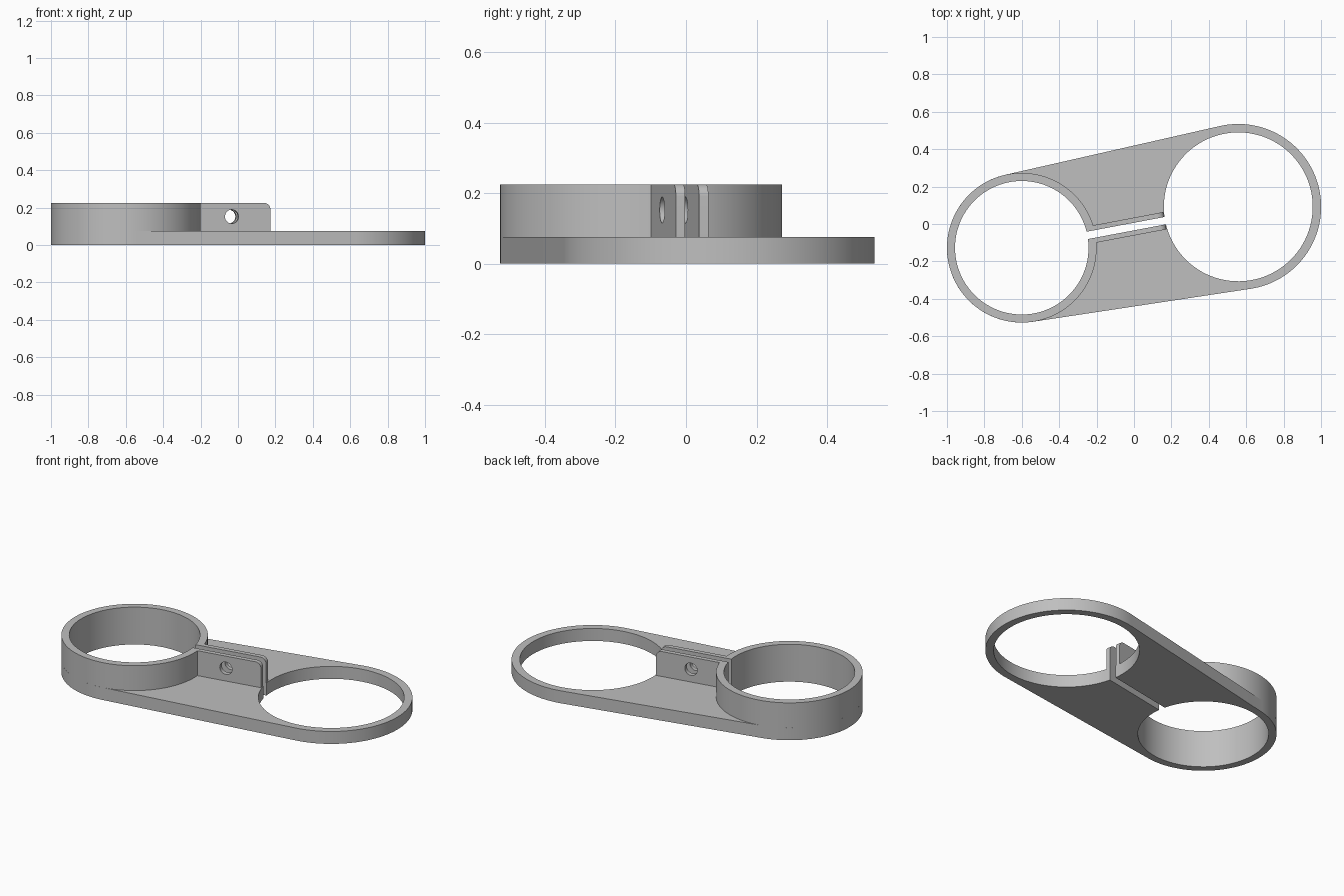
import bpy, bmesh, math
from mathutils import Matrix

cube = bpy.data.objects.get("Cube")
if cube:
    bpy.data.objects.remove(cube, do_unlink=True)

# Shared sizes, in a frame whose x axis joins the two ring centres
SPAN = 1.178
SMALL_OUT, SMALL_IN = 0.40, 0.357
BIG_OUT, BIG_IN = 0.443, 0.398
SLOT, EAR = 0.02, 0.047          # half widths of the slot and of the ear pair
PLATE_TOP, CLAMP_TOP = 0.075, 0.225
EAR_END = 0.778
PLACE = Matrix.Translation((-0.6, -0.127, 0)) @ Matrix.Rotation(math.radians(10.7), 4, "Z")

grey = bpy.data.materials.new("plain_grey")
grey.use_nodes = True
grey.diffuse_color = (0.52, 0.52, 0.52, 1)
grey.node_tree.nodes["Principled BSDF"].inputs["Base Color"].default_value = grey.diffuse_color


def arc(cx, radius, start, end, steps=96):
    return [(cx + radius * math.cos(start + (end - start) * i / steps),
             radius * math.sin(start + (end - start) * i / steps)) for i in range(steps + 1)]


def prism(name, outline, low, high, corner=0):
    """Extrude an outline upward; optionally round the top corners of its far end."""
    bm = bmesh.new()
    face = bm.faces.new([bm.verts.new((x, y, low)) for x, y in outline])
    top = bmesh.ops.extrude_face_region(bm, geom=[face])["geom"]
    bmesh.ops.translate(bm, vec=(0, 0, high - low),
                        verts=[v for v in top if isinstance(v, bmesh.types.BMVert)])
    bmesh.ops.recalc_face_normals(bm, faces=bm.faces)
    if corner:
        edges = [e for e in bm.edges
                 if all(v.co.x > EAR_END - 0.001 and v.co.z > high - 0.001 for v in e.verts)]
        bmesh.ops.bevel(bm, geom=edges, offset=corner, segments=8, profile=0.5, affect="EDGES")
    mesh = bpy.data.meshes.new(name)
    bm.to_mesh(mesh)
    bm.free()
    obj = bpy.data.objects.new(name, mesh)
    bpy.context.collection.objects.link(obj)
    mesh.materials.append(grey)
    return obj


def cut(obj, cutter):
    """Subtract the cutter, bake the result and drop the cutter."""
    cutter.hide_render = True
    mod = obj.modifiers.new("cut", "BOOLEAN")
    mod.operation, mod.solver, mod.object = "DIFFERENCE", "EXACT", cutter
    bpy.context.view_layer.update()
    graph = bpy.context.evaluated_depsgraph_get()
    baked = bpy.data.meshes.new_from_object(obj.evaluated_get(graph))
    obj.modifiers.clear()
    obj.data = baked
    bpy.data.objects.remove(cutter, do_unlink=True)


# Base plate: tapered hull around both rings
tilt = math.acos((SMALL_OUT - BIG_OUT) / SPAN)
hull = arc(SPAN, BIG_OUT, -tilt, tilt) + arc(0, SMALL_OUT, tilt, 2 * math.pi - tilt)
plate = prism("base_plate", hull, 0, PLATE_TOP)

# Both round openings and the slot joining them
small_gap = math.asin(SLOT / SMALL_IN)
big_gap = math.asin(SLOT / BIG_IN)
opening = (arc(0, SMALL_IN, small_gap, 2 * math.pi - small_gap)
           + arc(SPAN, BIG_IN, -math.pi + big_gap, math.pi - big_gap))
cut(plate, prism("opening_cutter", opening, -0.1, 0.3))

# Split clamp ring with its two ears
ear_gap = math.asin(EAR / SMALL_OUT)
clamp_outline = ([(EAR_END, EAR)] + arc(0, SMALL_OUT, ear_gap, 2 * math.pi - ear_gap)
                 + [(EAR_END, -EAR), (EAR_END, -SLOT)]
                 + arc(0, SMALL_IN, 2 * math.pi - small_gap, small_gap)
                 + [(EAR_END, SLOT)])
clamp = prism("clamp_ring", clamp_outline, PLATE_TOP, CLAMP_TOP, corner=0.034)

# Bolt hole through both ears
bolt = prism("bolt_cutter", arc(0, 0.037, 0, 2 * math.pi, 40)[:-1], -0.1, 0.1)
bolt.data.transform(Matrix.Translation((0.568, 0, 0.152)) @ Matrix.Rotation(math.pi / 2, 4, "X"))
cut(clamp, bolt)

# Turn the parts into place and smooth the round walls
bpy.ops.object.select_all(action="DESELECT")
for part in (plate, clamp):
    part.data.transform(PLACE)
    part.select_set(True)
bpy.context.view_layer.objects.active = plate
bpy.ops.object.shade_smooth_by_angle(angle=math.radians(30))
